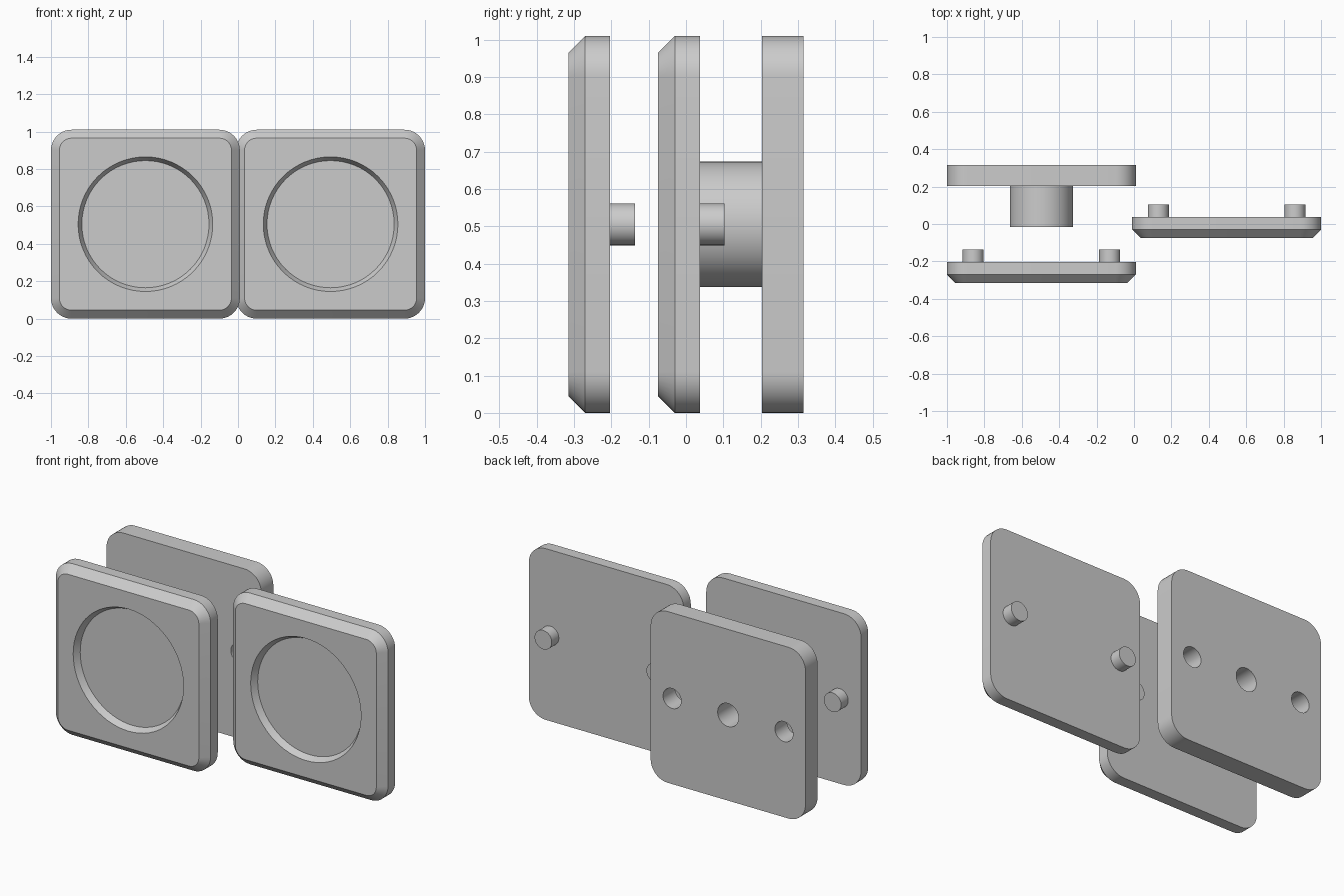
import bpy, bmesh, math
from mathutils import Matrix

if "Cube" in bpy.data.objects:
    bpy.data.objects.remove(bpy.data.objects["Cube"])

SIZE, THICK, CHAMFER, CORNER = 1.01, 0.112, 0.045, 0.11
MID_Z = SIZE / 2
PEG_X = 0.365

grey = bpy.data.materials.new("light_grey")
grey.diffuse_color = (0.6, 0.6, 0.6, 1)
grey.use_nodes = True
grey.node_tree.nodes["Principled BSDF"].inputs["Base Color"].default_value = grey.diffuse_color


def loft(name, rings):
    """Solid from a list of (y, [(x, z), ...]) cross-sections, front to back."""
    bm = bmesh.new()
    loops = [[bm.verts.new((x, y, z)) for x, z in pts] for y, pts in rings]
    n = len(loops[0])
    for a, b in zip(loops, loops[1:]):
        for i in range(n):
            j = (i + 1) % n
            bm.faces.new((a[i], a[j], b[j], b[i]))
    bm.faces.new(loops[0][::-1])
    bm.faces.new(loops[-1])
    bmesh.ops.recalc_face_normals(bm, faces=bm.faces)
    mesh = bpy.data.meshes.new(name)
    bm.to_mesh(mesh)
    bm.free()
    mesh.materials.append(grey)
    obj = bpy.data.objects.new(name, mesh)
    bpy.context.collection.objects.link(obj)
    return obj


def rounded_square(cx, inset=0.0, steps=10):
    r, h = CORNER - inset, SIZE / 2 - CORNER
    pts = []
    for k, (sx, sz) in enumerate([(1, 1), (-1, 1), (-1, -1), (1, -1)]):
        for i in range(steps + 1):
            a = math.radians(90 * (k + i / steps))
            pts.append((cx + sx * h + r * math.cos(a), MID_Z + sz * h + r * math.sin(a)))
    return pts


def circle(cx, r, n=64):
    return [(cx + r * math.cos(2 * math.pi * i / n), MID_Z + r * math.sin(2 * math.pi * i / n))
            for i in range(n)]


def cylinder(name, cx, y0, y1, r0, r1=None):
    return loft(name, [(y0, circle(cx, r0)), (y1, circle(cx, r1 or r0))])


def combine(obj, tool, operation):
    """Apply a boolean and remove the tool solid."""
    mod = obj.modifiers.new("bool", 'BOOLEAN')
    mod.operation, mod.solver, mod.object = operation, 'EXACT', tool
    bpy.context.view_layer.objects.active = obj
    bpy.ops.object.modifier_apply(modifier=mod.name)
    bpy.data.objects.remove(tool)


def smooth(obj):
    bpy.ops.object.select_all(action='DESELECT')
    obj.select_set(True)
    bpy.context.view_layer.objects.active = obj
    bpy.ops.object.shade_smooth_by_angle(angle=math.radians(30))


# Two chamfered face plates with a tapered round recess and two rear pegs
RECESS = 0.037
for side, cx, y in (("left", -0.495, -0.315), ("right", 0.495, -0.075)):
    back = y + THICK
    plate = loft(side + "_face_plate", [(y, rounded_square(cx, CHAMFER)),
                                        (y + CHAMFER, rounded_square(cx)),
                                        (back, rounded_square(cx))])
    # the cutter keeps its taper in front of the face
    slope = 0.02 / RECESS
    combine(plate, cylinder("cutter", cx, y - 0.02, y + RECESS, 0.36 + 0.02 * slope, 0.34),
            'DIFFERENCE')
    smooth(plate)
    for tag, s in (("left", -1), ("right", 1)):
        smooth(cylinder(f"{side}_plate_{tag}_peg", cx + s * PEG_X, back, back + 0.066, 0.056))

# Back plate with round spacer, peg sockets and a centre bore
cx = -0.495
back_plate = loft("back_plate", [(0.203, rounded_square(cx)), (0.315, rounded_square(cx))])
combine(back_plate, cylinder("spacer", cx, -0.015, 0.25, 0.168), 'UNION')
for s in (-1, 1):
    combine(back_plate, cylinder("cutter", cx + s * PEG_X, 0.15, 0.4, 0.059), 'DIFFERENCE')
combine(back_plate, cylinder("cutter", cx, -0.1, 0.4, 0.068), 'DIFFERENCE')
smooth(back_plate)
